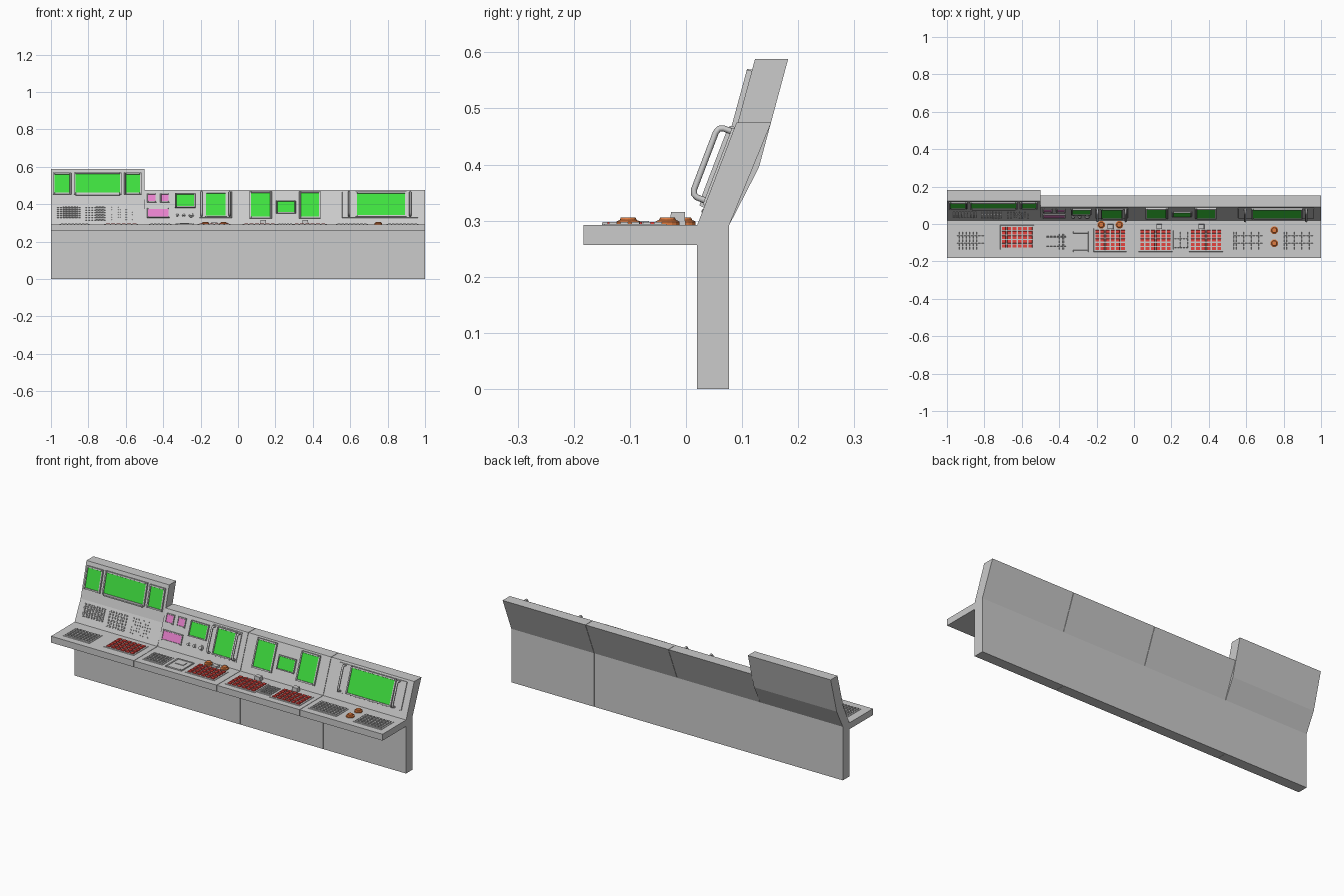
import bpy, bmesh, random
from math import pi
from mathutils import Matrix, Vector

if "Cube" in bpy.data.objects:
    bpy.data.objects.remove(bpy.data.objects["Cube"])

random.seed(4)


def material(name, rgb):
    m = bpy.data.materials.new(name)
    m.diffuse_color = (*rgb, 1)
    m.use_nodes = True
    m.node_tree.nodes["Principled BSDF"].inputs["Base Color"].default_value = m.diffuse_color
    return m


GREEN = material("screen_green", (0.05, 0.75, 0.05))
PINK = material("panel_pink", (0.8, 0.22, 0.6))
RED = material("key_red", (0.8, 0.06, 0.05))
ORANGE = material("knob_orange", (0.75, 0.2, 0.05))


def finish(name, bm, mat=None):
    bmesh.ops.recalc_face_normals(bm, faces=bm.faces)
    me = bpy.data.meshes.new(name)
    bm.to_mesh(me)
    bm.free()
    ob = bpy.data.objects.new(name, me)
    bpy.context.collection.objects.link(ob)
    if mat:
        me.materials.append(mat)
    return ob


def panel_frame(p0, p1):
    """Panel coordinates: (x, world z, height off the surface)."""
    d = Vector((0, p1[0] - p0[0], p1[1] - p0[1]))
    n = Vector((0, -d.z, d.y)).normalized()
    v = d / d.z
    o = Vector((0, *p0)) - v * p0[1]
    return Matrix(((1, 0, 0, 0), (0, v.y, n.y, o.y), (0, v.z, n.z, o.z), (0, 0, 0, 1)))


LOW = panel_frame((0.02, 0.292), (0.09, 0.475))
TALL_LOWER = panel_frame((0.02, 0.292), (0.072, 0.4))
TALL_UPPER = panel_frame((0.072, 0.4), (0.123, 0.588))
DESK = Matrix.Translation((0, 0, 0.292))    # coordinates (x, y, height)


def add_box(bm, x0, x1, v0, v1, h0, h1, frame, taper=0.0):
    ring = lambda t, h: [bm.verts.new(frame @ Vector(c)) for c in (
        (x0 + t, v0 + t, h), (x1 - t, v0 + t, h), (x1 - t, v1 - t, h), (x0 + t, v1 - t, h))]
    a, b = ring(0, h0), ring(taper, h1)
    bm.faces.new(a[::-1])
    bm.faces.new(b)
    for i in range(4):
        j = (i + 1) % 4
        bm.faces.new((a[i], a[j], b[j], b[i]))


def box(name, x0, x1, v0, v1, h, frame, mat=None, taper=0.001, h0=-0.001):
    bm = bmesh.new()
    add_box(bm, x0, x1, v0, v1, h0, h, frame, taper)
    return finish(name, bm, mat)


def keys(name, x0, x1, v0, v1, cols, rows, h, frame, mat=None, fill=0.75, keep=1.0):
    bm = bmesh.new()
    du, dv = (x1 - x0) / cols, (v1 - v0) / rows
    for i in range(cols):
        for j in range(rows):
            if random.random() <= keep:
                cx, cv = x0 + (i + .5) * du, v0 + (j + .5) * dv
                add_box(bm, cx - du * fill / 2, cx + du * fill / 2, cv - dv * fill / 2,
                        cv + dv * fill / 2, -0.001, h, frame, 0.0012)
    return finish(name, bm, mat)


def screen(name, x0, x1, v0, v1, frame, rim=0.009, mat=GREEN, h=0.009):
    """Raised four-bar bezel around a coloured display."""
    bm = bmesh.new()
    for a, b, c, d in ((x0 - rim, x0, v0 - rim, v1 + rim), (x1, x1 + rim, v0 - rim, v1 + rim),
                       (x0, x1, v0 - rim, v0), (x0, x1, v1, v1 + rim)):
        add_box(bm, a, b, c, d, -0.001, h, frame, 0.001)
    finish(name + "_bezel", bm)
    box(name + "_display", x0, x1, v0, v1, h * 0.7, frame, mat, 0)


def turned(name, x, v, profile, frame, mat=None, seg=16):
    """Lathe a (radius, height) profile about the panel normal."""
    bm = bmesh.new()
    vs = [bm.verts.new((r, 0, h)) for r, h in profile]
    es = [bm.edges.new(p) for p in zip(vs, vs[1:])]
    bmesh.ops.spin(bm, geom=vs + es, axis=(0, 0, 1), cent=(0, 0, 0), angle=2 * pi, steps=seg)
    bmesh.ops.remove_doubles(bm, verts=bm.verts, dist=1e-5)
    bm.transform(frame @ Matrix.Translation((x, v, 0)))
    return finish(name, bm, mat)


def handle(name, x, v0, v1, frame, r=0.0055, out=0.028):
    cu = bpy.data.curves.new(name, 'CURVE')
    cu.dimensions = '3D'
    cu.bevel_depth, cu.bevel_resolution, cu.use_fill_caps = r, 2, True
    pts = [(v0, -0.001), (v0, out * .65), (v0 + .003, out * .9), (v0 + .011, out)]
    pts += [(v0 + v1 - v, h) for v, h in reversed(pts)]
    sp = cu.splines.new('POLY')
    sp.points.add(len(pts) - 1)
    for p, (v, h) in zip(sp.points, pts):
        p.co = (*(frame @ Vector((x, v, h))), 1)
    ob = bpy.data.objects.new(name, cu)
    bpy.context.collection.objects.link(ob)


# Console bodies: side profiles extruded along x
desk_part = [(0.077, 0), (0.02, 0), (0.02, 0.257), (-0.183, 0.257), (-0.183, 0.292), (0.02, 0.292)]
low_profile = desk_part + [(0.09, 0.475), (0.152, 0.475), (0.077, 0.292)]
tall_profile = desk_part + [(0.072, 0.4), (0.123, 0.588), (0.182, 0.588), (0.13, 0.395), (0.077, 0.292)]
for k in range(4):
    prof = low_profile if k else tall_profile
    bm = bmesh.new()
    x0 = -1 + k * 0.5
    f = bm.faces.new([bm.verts.new((x0 + (0.001 if k else 0), y, z)) for y, z in prof])
    ext = bmesh.ops.extrude_face_region(bm, geom=[f])
    w = 0.5 - (0.001 if k in (0, 3) else 0.002)
    bmesh.ops.translate(bm, vec=(w, 0, 0), verts=[g for g in ext["geom"] if isinstance(g, bmesh.types.BMVert)])
    finish(f"console_body_{k + 1}", bm)

# Tall section: screens, vents and buttons
screen("tall_left_screen", -0.98, -0.90, 0.46, 0.558, TALL_UPPER)
screen("tall_main_screen", -0.868, -0.632, 0.46, 0.56, TALL_UPPER)
screen("tall_right_screen", -0.60, -0.525, 0.46, 0.558, TALL_UPPER)
box("main_screen_ledge", -0.868, -0.632, 0.445, 0.452, 0.012, TALL_UPPER)
keys("wall_buttons_left", -0.97, -0.84, 0.325, 0.388, 8, 6, 0.005, TALL_LOWER)
keys("wall_buttons_middle", -0.82, -0.705, 0.31, 0.39, 7, 6, 0.004, TALL_LOWER, fill=0.6)
keys("wall_buttons_right", -0.68, -0.56, 0.31, 0.39, 8, 6, 0.003, TALL_LOWER, fill=0.4, keep=0.5)

# Second section wall
screen("pink_gauge_a", -0.48, -0.442, 0.415, 0.45, LOW, 0.006, PINK, 0.006)
screen("pink_gauge_b", -0.41, -0.372, 0.415, 0.45, LOW, 0.006, PINK, 0.006)
screen("pink_gauge_wide", -0.48, -0.372, 0.333, 0.372, LOW, 0.006, PINK, 0.006)
screen("small_screen", -0.33, -0.235, 0.387, 0.45, LOW, 0.007)
for i, (x, r) in enumerate(((-0.325, 0.009), (-0.29, 0.010), (-0.25, 0.014))):
    turned(f"wall_dial_{i + 1}", x, 0.343, [(r, -.001), (r, .004), (r * .7, .005), (r * .6, .011), (0, .011)], LOW)
box("square_screen_plate", -0.207, -0.033, 0.325, 0.467, 0.004, LOW)
screen("square_screen", -0.17, -0.067, 0.337, 0.455, LOW, 0.008, h=0.011)
for x in (-0.195, -0.044):
    handle("square_screen_handle", x, 0.335, 0.458, LOW)

# Third section wall
screen("third_left_screen", 0.07, 0.172, 0.332, 0.458, LOW)
screen("third_middle_screen", 0.21, 0.303, 0.355, 0.412, LOW, 0.006)
screen("third_right_screen", 0.336, 0.433, 0.332, 0.458, LOW)

# Fourth section wall
box("wide_screen_plate", 0.557, 0.963, 0.327, 0.465, 0.004, LOW)
screen("wide_screen", 0.637, 0.893, 0.338, 0.455, LOW, 0.009, h=0.011)
for x in (0.594, 0.921):
    handle("wide_screen_handle", x, 0.335, 0.458, LOW)

# Desk keyboards: plate plus key grid (x0, x1, y0, y1, cols, rows, material)
boards = (
    ("desk_keys_far_left", -0.95, -0.80, -0.14, -0.04, 8, 5, None),
    ("red_keys_1", -0.71, -0.54, -0.13, -0.012, 6, 5, RED),
    ("desk_keys_second", -0.47, -0.36, -0.14, -0.05, 6, 5, None),
    ("red_keys_2", -0.21, -0.045, -0.143, -0.03, 6, 5, RED),
    ("red_keys_3", 0.03, 0.20, -0.143, -0.03, 6, 5, RED),
    ("desk_keys_third", 0.215, 0.29, -0.13, -0.04, 5, 5, None),
    ("red_keys_4", 0.30, 0.47, -0.143, -0.03, 6, 5, RED),
    ("desk_keys_fourth", 0.53, 0.69, -0.14, -0.04, 8, 5, None),
    ("desk_keys_far_right", 0.80, 0.96, -0.14, -0.04, 8, 5, None),
)
for name, x0, x1, y0, y1, c, r, mat in boards:
    box(name + "_plate", x0 - .006, x1 + .006, y0 - .006, y1 + .006, 0.002, DESK)
    keys(name, x0, x1, y0, y1, c, r, 0.006, DESK, mat, 0.78)

# Desk tablet with raised rim
screen("desk_tablet", -0.325, -0.245, -0.14, -0.05, DESK, 0.01, None, 0.006)
box("desk_tablet_pad", -0.31, -0.26, -0.10, -0.065, 0.007, DESK)

# Orange knobs and small desk boxes
knob = [(0.021, -.001), (0.021, .006), (0.018, .008), (0.015, .009), (0.013, .014), (0, .014)]
for i, (x, y) in enumerate(((-0.175, -0.004), (-0.078, -0.004), (0.75, -0.033), (0.75, -0.103))):
    turned(f"orange_knob_{i + 1}", x, y, knob, DESK, ORANGE)
for i, x in enumerate((-0.126, 0.135, 0.36)):
    box(f"desk_box_{i + 1}", x - .016, x + .016, -0.028, -0.001, 0.023 if i else 0.012, DESK)
